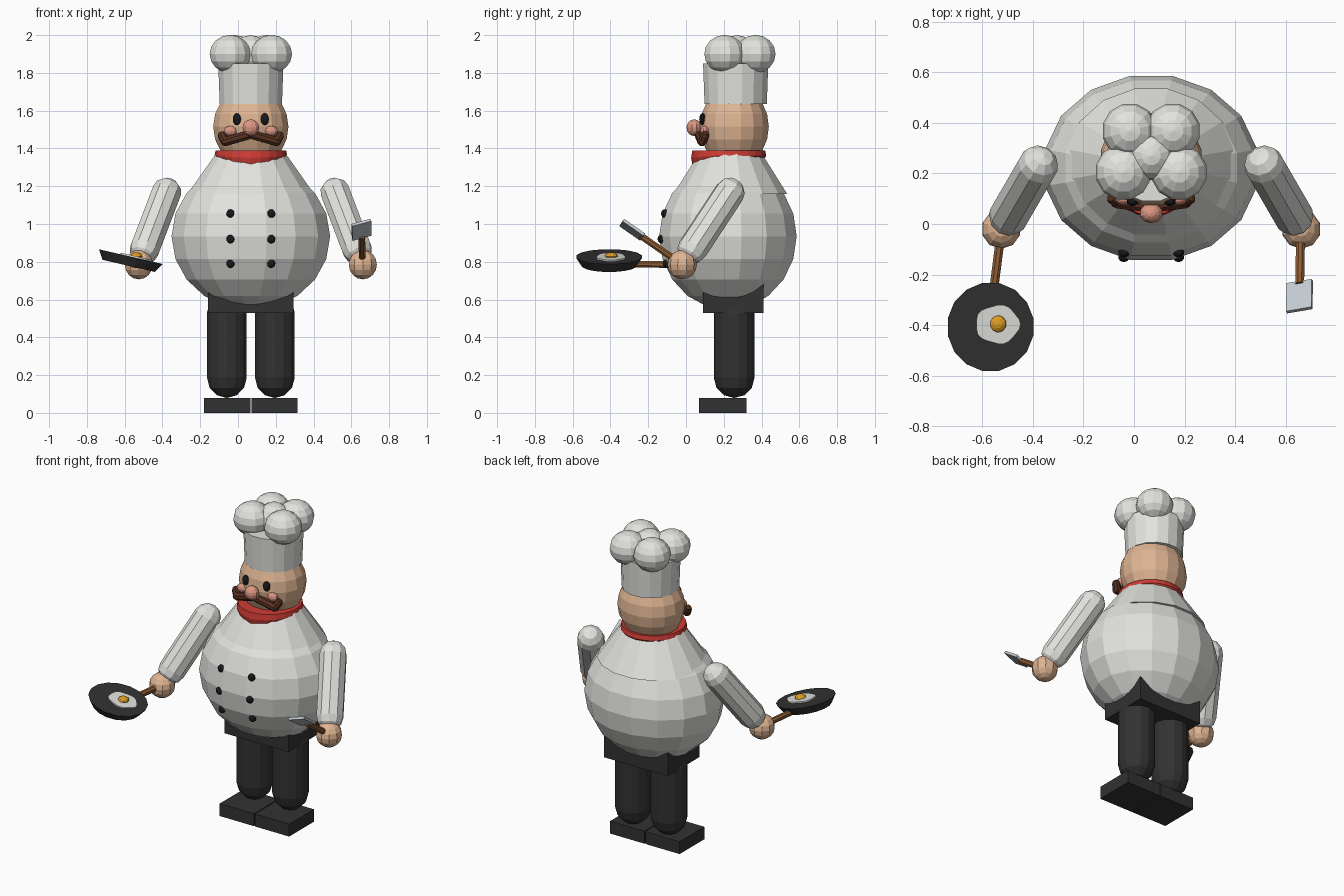
import bpy, bmesh
from math import sin, cos, pi, radians, sqrt
from mathutils import Vector, Matrix

cube = bpy.data.objects.get("Cube")
if cube:
    bpy.data.objects.remove(cube)

MID = 0.068  # centre line of the figure


def material(name, rgb):
    m = bpy.data.materials.new(name)
    m.use_nodes = True
    m.diffuse_color = (*rgb, 1)
    m.node_tree.nodes["Principled BSDF"].inputs["Base Color"].default_value = (*rgb, 1)
    return m


coat = material("coat white", (0.76, 0.76, 0.73))
skin = material("skin", (0.74, 0.46, 0.29))
charcoal = material("charcoal", (0.032, 0.032, 0.032))
black = material("black", (0.01, 0.01, 0.012))
red = material("scarf red", (0.62, 0.045, 0.035))
brown = material("hair brown", (0.095, 0.032, 0.014))
wood = material("wood", (0.27, 0.11, 0.035))
pink = material("nose pink", (0.72, 0.31, 0.23))
yolk = material("yolk yellow", (0.72, 0.33, 0.015))
steel = material("steel", (0.55, 0.6, 0.64))


def finish(name, bm, mat, matrix=None):
    bmesh.ops.recalc_face_normals(bm, faces=bm.faces)
    mesh = bpy.data.meshes.new(name)
    bm.to_mesh(mesh)
    bm.free()
    mesh.materials.append(mat)
    ob = bpy.data.objects.new(name, mesh)
    if matrix:
        ob.matrix_world = matrix
    bpy.context.collection.objects.link(ob)
    return ob


def lathe(name, profile, mat, matrix, sides=16):
    """Turn (radius, height) pairs round z; radius 0 becomes a pole."""
    bm = bmesh.new()
    rings = []
    for r, z in profile:
        count = 1 if r < 1e-5 else sides
        rings.append([bm.verts.new((r * cos(2 * pi * (i + .5) / sides),
                                    r * sin(2 * pi * (i + .5) / sides), z))
                      for i in range(count)])
    for a, b in zip(rings, rings[1:]):
        for i in range(sides):
            j = (i + 1) % sides
            quad = [a[i % len(a)], a[j % len(a)], b[j % len(b)], b[i % len(b)]]
            bm.faces.new(list(dict.fromkeys(quad)))
    for ring in (rings[0], rings[-1]):
        if len(ring) > 1:
            bm.faces.new(ring)
    return finish(name, bm, mat, matrix)


def ball(name, centre, size, mat, sides=16, bands=10):
    profile = [(sin(pi * k / bands), -cos(pi * k / bands)) for k in range(bands + 1)]
    scale = Matrix.Diagonal((*size, 1))
    return lathe(name, profile, mat, Matrix.Translation(centre) @ scale, sides)


def along(a, b):
    """Frame at a whose z axis points to b, and the distance."""
    d = Vector(b) - Vector(a)
    return Matrix.Translation(a) @ d.to_track_quat('Z', 'Y').to_matrix().to_4x4(), d.length


def capsule(name, a, b, r, mat, sides=12, steps=3):
    frame, length = along(a, b)
    arc = [(r * sin(pi / 2 * k / steps), r * cos(pi / 2 * k / steps)) for k in range(steps + 1)]
    profile = [(x, -z) for x, z in arc] + [(x, length + z) for x, z in reversed(arc)]
    return lathe(name, profile, mat, frame, sides)


def rod(name, a, b, r, mat, sides=8):
    frame, length = along(a, b)
    return lathe(name, [(r, 0), (r, length)], mat, frame, sides)


def box(name, low, high, mat):
    low, high = Vector(low), Vector(high)
    bm = bmesh.new()
    bmesh.ops.create_cube(bm, size=1)
    matrix = Matrix.Translation((low + high) / 2) @ Matrix.Diagonal((*(high - low), 1))
    return finish(name, bm, mat, matrix)


# Torso and shoulders
BELLY, GIRTH = Vector((MID, .222, .935)), Vector((.428, .371, .39))
ball("belly", BELLY, GIRTH, coat)
lathe("shoulders", [(.34, 1.16), (.255, 1.28), (.19, 1.37)], coat,
      Matrix.Translation((MID, .235, 0)) @ Matrix.Diagonal((1, .9, 1, 1)))
box("hips", (-.158, .09, .53), (.295, .41, .7), charcoal)

# Head and hat
ball("head", (MID, .256, 1.515), (.203, .186, .215), skin)
lathe("hat_band", [(.168, 1.635), (.176, 1.85)], coat, Matrix.Translation((MID, .263, 0)))
ball("hat_puff_middle", (MID, .27, 1.9), (.1, .1, .1), coat, 12, 8)

# Neck scarf: a ring that dips to a point at the front
bm = bmesh.new()
N = 24
loops = [[], [], []]
for i in range(N):
    t = 2 * pi * i / N
    x, y = sin(t), -cos(t)
    dip = max(0, 1 - min(t, 2 * pi - t) / 1.3)
    r = .193 + .012 * dip
    for loop, (s, z) in zip(loops, ((.97, 1.388), (1, 1.36 - .01 * dip), (.95, 1.347 - .05 * dip))):
        loop.append(bm.verts.new((MID + r * s * x, .232 + r * s * y, z)))
for a, b in zip(loops, loops[1:]):
    for i in range(N):
        bm.faces.new((a[i], a[(i + 1) % N], b[(i + 1) % N], b[i]))
bm.faces.new(loops[0])
bm.faces.new(loops[2])
finish("neck_scarf", bm, red)

# Paired parts
for side, s in (("right", -1), ("left", 1)):
    def at(x, y, z):
        return Vector((MID + s * x, y, z))

    ball(f"{side}_hat_puff_front", at(.11, .205, 1.9), (.112, .112, .101), coat, 12, 8)
    ball(f"{side}_hat_puff_back", at(.085, .368, 1.9), (.11, .11, .101), coat, 12, 8)
    ball(f"{side}_eye", at(.074, .088, 1.555), (.023, .018, .032), black, 10, 6)
    ball(f"{side}_cheek", at(.108, .1, 1.492), (.036, .025, .028), pink, 10, 6)
    capsule(f"{side}_moustache", at(.012, .07, 1.472), at(.135, .085, 1.436), .025, brown, 8, 2)
    capsule(f"{side}_moustache_tip", at(.135, .088, 1.436), at(.152, .1, 1.468), .024, brown, 8, 2)

    for k, z in enumerate((1.055, .92, .79)):
        u, w = .108 / GIRTH.x, (z - BELLY.z) / GIRTH.z
        y = BELLY.y - GIRTH.y * sqrt(1 - u * u - w * w)
        ball(f"{side}_button_{k + 1}", at(.108, y + .006, z), (.023, .02, .023), black, 10, 6)

    shoulder, hand = at(.448, .23, 1.165), at(.593, -.02, .785)
    capsule(f"{side}_sleeve", shoulder, shoulder.lerp(hand, .78), .081, coat, 10)
    ball(f"{side}_hand", hand, (.078, .078, .078), skin, 10, 8)
    capsule(f"{side}_leg", at(.127, .255, .187), at(.127, .255, .53), .108, charcoal, 14)
    box(f"{side}_shoe", at(.125, .195, .04) - Vector((.122, .125, .04)),
        at(.125, .195, .04) + Vector((.122, .125, .04)), charcoal)

ball("nose", (MID, .043, 1.51), (.046, .04, .044), pink, 10, 8)

# Frying pan with an egg, tipped sideways
pan = Matrix.Translation((-.567, -.407, .827)) @ Matrix.Rotation(radians(13), 4, 'Y')
lathe("frying_pan", [(.145, -.05), (.177, 0)], charcoal, pan)
rod("pan_handle", (-.525, -.03, .785), (-.556, -.27, .787), .019, wood)
bm = bmesh.new()
rim = []
for i in range(24):
    t = 2 * pi * i / 24
    r = .085 + .004 * cos(5 * t)
    rim.append(bm.verts.new((r * 1.05 * cos(t), r * .9 * sin(t), 0)))
face = bm.faces.new(rim)
top = bmesh.ops.extrude_face_region(bm, geom=[face])["geom"]
for v in top:
    if isinstance(v, bmesh.types.BMVert):
        v.co.z += .008
finish("egg_white", bm, coat, pan @ Matrix.Translation((.027, .01, 0)))
ball("egg_yolk", pan @ Vector((.028, .012, .008)), (.034, .034, .022), yolk, 10, 6)

# Spatula
grip, neck = Vector((.659, -.02, .785)), Vector((.655, -.24, .938))
rod("spatula_handle", grip, neck, .019, wood)
way = (neck - grip).normalized()
across = Vector((.1, .012, .03)).normalized()
across = (across - way * across.dot(way)).normalized()
normal = across.cross(way)
frame = Matrix((across, way, normal)).transposed().to_4x4()
frame.translation = neck + way * .055
bm = bmesh.new()
bmesh.ops.create_cube(bm, size=1, matrix=Matrix.Diagonal((.105, .135, .016, 1)))
finish("spatula_blade", bm, steel, frame)
